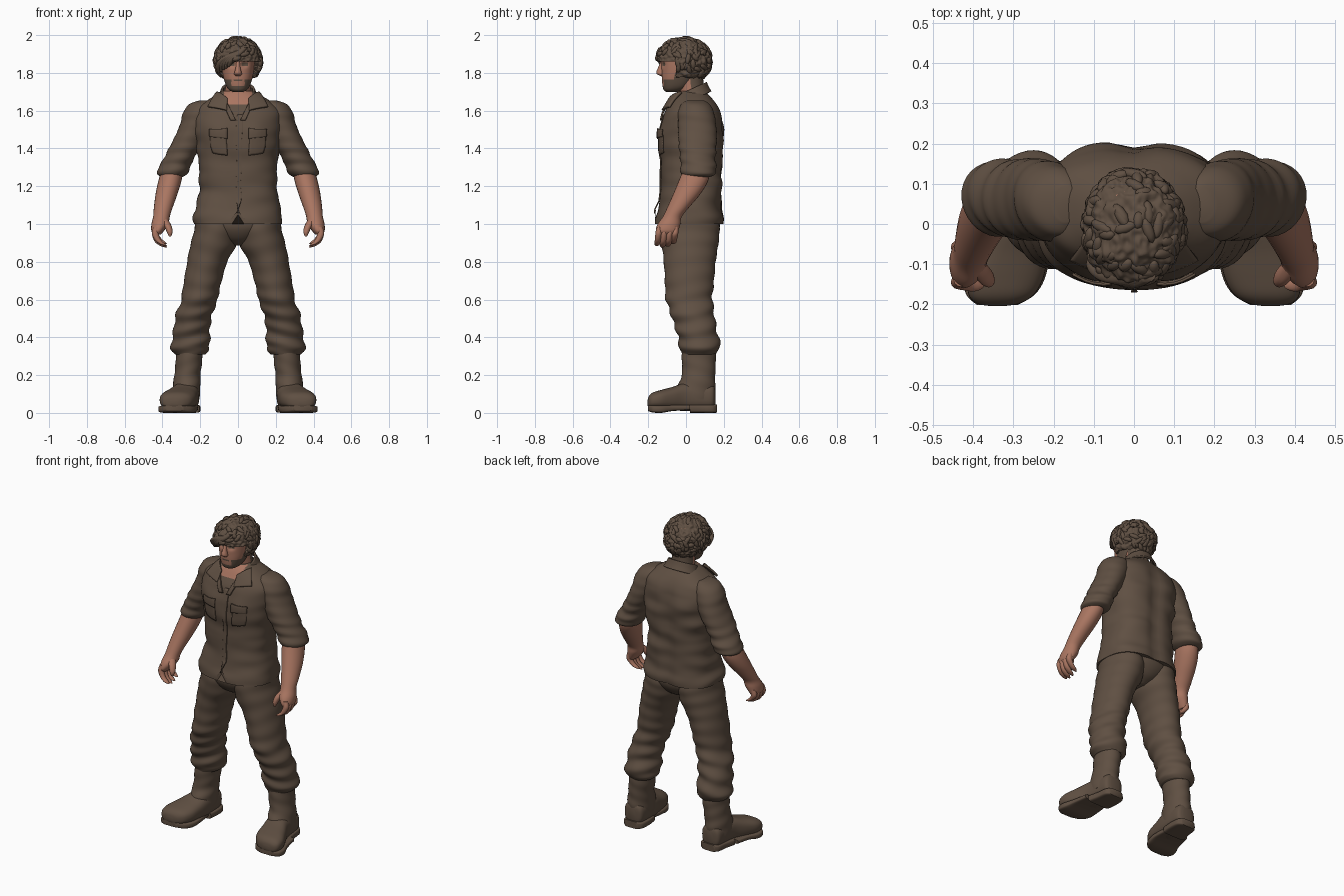
import bpy, bmesh, math, random
from mathutils import Vector, noise, Matrix

if "Cube" in bpy.data.objects:
    bpy.data.objects.remove(bpy.data.objects["Cube"])

random.seed(4)


def material(name, col):
    m = bpy.data.materials.new(name)
    m.diffuse_color = (*col, 1)
    m.use_nodes = True
    m.node_tree.nodes["Principled BSDF"].inputs["Base Color"].default_value = m.diffuse_color
    return m


BROWN = material("dark brown", (0.115, 0.079, 0.055))
SKIN = material("skin", (0.40, 0.18, 0.12))


def finish(name, bm, colour=0, mirror=False):
    """Turn a bmesh into a smooth object; colour is 0/1 or a rule on the face centre."""
    bmesh.ops.recalc_face_normals(bm, faces=bm.faces)
    for f in bm.faces:
        f.smooth = True
        f.material_index = int(colour(f.calc_center_median())) if callable(colour) else colour
    me = bpy.data.meshes.new(name)
    bm.to_mesh(me)
    bm.free()
    me.set_sharp_from_angle(angle=math.radians(55))
    me.materials.append(BROWN)
    me.materials.append(SKIN)
    ob = bpy.data.objects.new(name, me)
    bpy.context.collection.objects.link(ob)
    if mirror:
        ob.modifiers.new("Mirror", 'MIRROR')
    return ob


def spline(rings, steps):
    """Catmull-Rom interpolation through ring tuples."""
    out = []
    n = len(rings)
    for i in range(n - 1):
        p = [rings[max(0, min(n - 1, i + k))] for k in (-1, 0, 1, 2)]
        for s in range(steps):
            t = s / steps
            out.append([0.5 * (2 * b + (c - a) * t + (2 * a - 5 * b + 4 * c - d) * t * t
                               + (3 * b - a - 3 * c + d) * t ** 3) for a, b, c, d in zip(*p)])
    return out + [list(rings[-1])]


def loft(name, rings, colour=0, mirror=False, axis='z', seg=32, steps=5, power=2.0,
         fold=None, warp=None, caps=True, bm=None):
    """Skin superellipse rings (centre a, centre b, position, radius a, radius b)."""
    own = bm is None
    bm = bm or bmesh.new()
    loops = []
    for a, b, t, ra, rb in spline(rings, steps):
        loop = []
        for i in range(seg):
            ang = 2 * math.pi * i / seg
            c, s = math.cos(ang), math.sin(ang)
            k = fold(ang, t) if fold else 1
            u = a + k * ra * math.copysign(abs(c) ** (2 / power), c)
            v = b + k * rb * math.copysign(abs(s) ** (2 / power), s)
            p = Vector((u, v, t) if axis == 'z' else (u, t, v))
            loop.append(bm.verts.new(warp(p) if warp else p))
        loops.append(loop)
    for l0, l1 in zip(loops, loops[1:]):
        for i in range(seg):
            j = (i + 1) % seg
            bm.faces.new((l0[i], l0[j], l1[j], l1[i]))
    if caps:
        bm.faces.new(loops[0])
        bm.faces.new(loops[-1])
    return finish(name, bm, colour, mirror) if own else None


def panel(name, corners, target, lift=0.006, thick=0.006, mirror=False, n=10):
    """Four-cornered cloth patch laid on the shirt."""
    a, b, c, d = map(Vector, corners)
    bm = bmesh.new()
    g = [[bm.verts.new(a.lerp(b, i / n).lerp(d.lerp(c, i / n), j / n)) for i in range(n + 1)]
         for j in range(n + 1)]
    for j in range(n):
        for i in range(n):
            bm.faces.new((g[j][i], g[j][i + 1], g[j + 1][i + 1], g[j + 1][i]))
    ob = finish(name, bm)
    w = ob.modifiers.new("Wrap", 'SHRINKWRAP')
    w.target, w.wrap_mode, w.offset = target, 'ABOVE_SURFACE', lift
    s = ob.modifiers.new("Thick", 'SOLIDIFY')
    s.thickness, s.offset = thick, 0
    if mirror:
        ob.modifiers.new("Mirror", 'MIRROR')
    return ob


# Shirt body with spine groove, soft creases and a notch in the front hem
def shirt_warp(p):
    q = p.copy()
    if p.y > 0.05:
        q.y -= 0.014 * math.exp(-(p.x / 0.04) ** 2) * min(1, max(0, (1.66 - p.z) / 0.1))
    else:
        q.y -= 0.012 * math.exp(-((abs(p.x) - 0.1) / 0.06) ** 2 - ((p.z - 1.48) / 0.07) ** 2)
        if p.z < 1.03:
            q.z += max(0, 0.05 - abs(p.x) * 2.2)
    q += Vector((p.x, p.y, 0)) * 0.07 * noise.noise(Vector((p.x * 5, p.y * 5, p.z * 14)))
    return q


def open_neck(c):
    return c.y < 0.0 and abs(c.x) < 0.075 and c.z > 1.635


shirt = loft("shirt_body", [
    (0, .018, 1.0, .232, .182), (0, .02, 1.04, .232, .178), (0, .025, 1.12, .217, .166),
    (0, .03, 1.22, .207, .162), (0, .03, 1.32, .208, .164), (0, .03, 1.42, .222, .169),
    (0, .032, 1.5, .235, .168), (0, .035, 1.57, .236, .155), (0, .036, 1.62, .212, .134),
    (0, .033, 1.66, .155, .11), (0, .03, 1.69, .105, .085), (0, .03, 1.705, .08, .07)],
    colour=open_neck, seg=72, steps=7, power=2.5, warp=shirt_warp)

# Placket, pockets, flaps and collar points
panel("shirt_placket", [(-.012, -.2, 1.06), (.016, -.2, 1.06), (.02, -.2, 1.6), (-.005, -.2, 1.6)],
      shirt, lift=.003, n=24)
panel("chest_pocket", [(.065, -.2, 1.35), (.165, -.18, 1.36), (.185, -.18, 1.47), (.06, -.2, 1.47)],
      shirt, lift=.004, mirror=True)
panel("pocket_flap", [(.055, -.2, 1.45), (.185, -.18, 1.46), (.185, -.18, 1.51), (.055, -.2, 1.52)],
      shirt, lift=.011, mirror=True)
panel("collar_point", [(.055, -.09, 1.665), (.06, -.13, 1.605), (.155, -.08, 1.615), (.105, -.02, 1.69)],
      shirt, lift=.015, thick=.012, mirror=True)
panel("lapel", [(.012, -.14, 1.55), (.04, -.14, 1.55), (.085, -.1, 1.65), (.06, -.1, 1.65)],
      shirt, lift=.009, thick=.01, mirror=True)


def collar_tilt(p):
    return Vector((p.x, p.y, p.z + (p.y - .05) * .45))


band = loft("collar_band", [(0, .035, 1.665, .115, .1), (0, .033, 1.695, .1, .088),
                            (0, .03, 1.725, .088, .08)], caps=False, seg=40, warp=collar_tilt)
band.modifiers.new("Thick", 'SOLIDIFY').thickness = .012


# Sleeves with rolled cuffs
def sleeve_fold(a, t):
    amp = .035 if t < 1.42 else .012
    return 1 + amp * math.sin(t * 105 + 1.6 * math.sin(a)) + .02 * math.sin(3 * a + t * 20)


loft("sleeves", [
    (.17, .05, 1.655, .03, .045), (.185, .05, 1.635, .07, .075), (.205, .055, 1.59, .085, .095),
    (.22, .06, 1.53, .087, .1), (.25, .06, 1.46, .087, .102), (.285, .06, 1.395, .083, .098),
    (.318, .063, 1.335, .08, .092), (.335, .068, 1.3, .085, .095), (.348, .065, 1.265, .078, .09),
    (.35, .06, 1.25, .06, .07)], mirror=True, fold=sleeve_fold)

# Forearms, palms, fingers and thumbs
loft("forearms", [
    (.345, .06, 1.3, .055, .07), (.36, .04, 1.23, .061, .078), (.378, .005, 1.16, .058, .072),
    (.395, -.04, 1.09, .05, .058), (.405, -.072, 1.04, .044, .05), (.413, -.09, 1.0, .045, .06),
    (.425, -.1, .965, .034, .06), (.428, -.1, .945, .02, .05)], colour=1, mirror=True, seg=24)
fingers = bmesh.new()
for k in range(4):
    y, drop = -.145 + .029 * k, (.0, -.008, -.004, .01)[k]
    loft("", [(.43, y + .004, .985, .018, .015), (.438, y, .95, .018, .017),
              (.424, y - .004, .915 + drop, .017, .016), (.398, y - .008, .893 + drop, .015, .015),
              (.38, y - .01, .884 + drop, .006, .006)], seg=12, bm=fingers)
loft("", [(.395, -.1, 1.03, .02, .022), (.374, -.125, .995, .02, .024), (.362, -.14, .96, .016, .018),
          (.36, -.145, .935, .006, .007)], seg=12, bm=fingers)
finish("fingers_and_thumbs", fingers, 1, True)


# Trousers with bunched folds that grow toward the boots
def trouser_fold(a, t):
    amp = .012 + .04 * max(0, min(1, (.72 - t) / .2))
    return 1 + amp * math.sin(t * 72 + 2.0 * math.sin(a + t * 5)) + .3 * amp * math.sin(3 * a + 40 * t)


loft("trouser_legs", [
    (.112, .02, 1.04, .11, .15), (.116, .02, .96, .117, .158), (.13, .02, .89, .122, .15),
    (.163, .02, .8, .106, .137), (.186, .018, .7, .1, .13), (.205, .017, .6, .096, .123),
    (.232, .035, .52, .096, .115), (.246, .055, .44, .096, .108), (.25, .07, .37, .102, .108),
    (.252, .072, .335, .1, .106), (.257, .07, .31, .08, .09)], mirror=True, fold=trouser_fold,
    seg=40, steps=8)
loft("trouser_seat", [(0, .02, 1.05, .2, .16), (0, .02, .98, .2, .158), (0, .02, .92, .12, .12),
                      (0, .02, .885, .03, .06)], seg=40)

# Boots: shaft, foot, sole and heel block
loft("boot_shafts", [
    (.256, .068, .35, .072, .09), (.26, .068, .27, .07, .09), (.268, .066, .2, .069, .088),
    (.272, .055, .14, .073, .1), (.275, .05, .07, .07, .1)], mirror=True,
    fold=lambda a, t: 1 + .02 * math.sin(t * 80 + 2 * a))
loft("boot_feet", [
    (.272, .085, .155, .03, .04), (.272, .085, .14, .06, .066), (.273, .085, .08, .068, .072),
    (.28, .085, .0, .074, .075), (.3, .076, -.07, .086, .062), (.318, .07, -.13, .094, .052),
    (.33, .065, -.175, .082, .043), (.338, .058, -.197, .055, .03), (.34, .052, -.204, .02, .012)],
    mirror=True, axis='y', power=2.6)
loft("boot_soles", [
    (.3, .028, .02, .08, .014), (.305, .026, -.07, .093, .016), (.32, .02, -.13, .1, .02),
    (.332, .021, -.175, .086, .019), (.34, .025, -.202, .05, .015)], mirror=True, axis='y', power=5)
loft("boot_heels", [
    (.272, .023, .163, .045, .022), (.27, .022, .14, .066, .022), (.272, .022, .08, .073, .022),
    (.282, .022, .02, .077, .022)], mirror=True, axis='y', power=5)


# Neck, and head with beard and eyes coloured by position
loft("neck", [(0, .035, 1.6, .085, .08), (0, .035, 1.68, .072, .07), (0, .025, 1.74, .066, .068),
              (0, .02, 1.8, .065, .07)], colour=lambda c: c.y < .025)


def face_rule(c):
    x = abs(c.x)
    eye = abs(x - .034) < .017 and 1.84 < c.z < 1.852
    beard = c.z < 1.765 and not (x < .036 and c.z > 1.73)
    lips = x < .024 and abs(c.z - 1.762) < .004
    return not (eye or beard or lips or (c.y > -.06 and c.z < 1.8))


def face_warp(p):
    q = p.copy()
    if p.y < -.05:  # eye sockets
        q.y += .012 * math.exp(-((abs(p.x) - .034) / .02) ** 2 - ((p.z - 1.845) / .016) ** 2)
    return q


loft("head", [
    (0, -.07, 1.698, .022, .03), (0, -.065, 1.708, .045, .052), (0, -.05, 1.73, .062, .074),
    (0, -.035, 1.77, .076, .093), (0, -.025, 1.81, .084, .104), (0, -.02, 1.86, .088, .112),
    (0, -.012, 1.91, .09, .112), (0, -.005, 1.95, .07, .09), (0, 0, 1.97, .03, .04)],
    colour=face_rule, seg=72, steps=9, power=2.3, warp=face_warp)
loft("nose", [(0, -.126, 1.86, .009, .008), (0, -.132, 1.83, .012, .015), (0, -.135, 1.806, .018, .022),
              (0, -.133, 1.793, .02, .02), (0, -.126, 1.784, .012, .01)], colour=1, seg=16)


# Hair: lumpy cap pulled inside the head around the face, plus curls
def is_face(p):
    hairline = 1.858 + .4 * min(p.x + .01, 0)
    side = 1.775 - .15 * max(0, p.y)
    return p.z < (hairline if p.y < -.055 else side)


hair = bmesh.new()
bmesh.ops.create_icosphere(hair, subdivisions=6, radius=1)
centre = Vector((0, -.01, 1.865))
for v in hair.verts:
    d = v.co.normalized()
    lump = 1 + .09 * noise.noise(d * 3.5) + .07 * noise.noise(d * 8)
    p = centre + Vector((d.x * .126, d.y * .143, d.z * .125)) * lump
    v.co = centre + (p - centre) * .5 if is_face(p) else p
for k in range(150):
    d = Vector((random.gauss(0, 1), random.gauss(0, 1), random.gauss(.1, .8))).normalized()
    p = centre + Vector((d.x * .122, d.y * .142, d.z * .12))
    if is_face(p - Vector((0, 0, .015))):
        continue
    turn = d.to_track_quat('Z', 'Y').to_matrix().to_4x4() @ Matrix.Rotation(random.uniform(0, 3.1), 4, 'Z')
    bmesh.ops.create_icosphere(hair, subdivisions=2, radius=1, matrix=Matrix.Translation(p) @ turn
                               @ Matrix.Diagonal((.014, random.uniform(.022, .036), .013, 1)))
finish("curly_hair", hair)

# Swept fringe locks
fringe = bmesh.new()
for k in range(5):
    s = k * .016
    loft("", [(.035 - s * .5, -.125, 1.935 - s * .3, .02, .02), (.0 - s, -.14 + s * .2, 1.9 - s * .3, .024, .02),
              (-.035 - s, -.135 + s * .5, 1.865 - s * .4, .02, .018),
              (-.052 - s * .8, -.125 + s * .7, 1.83 - s * .5, .005, .006)], seg=12, bm=fringe)
finish("hair_fringe", fringe)
